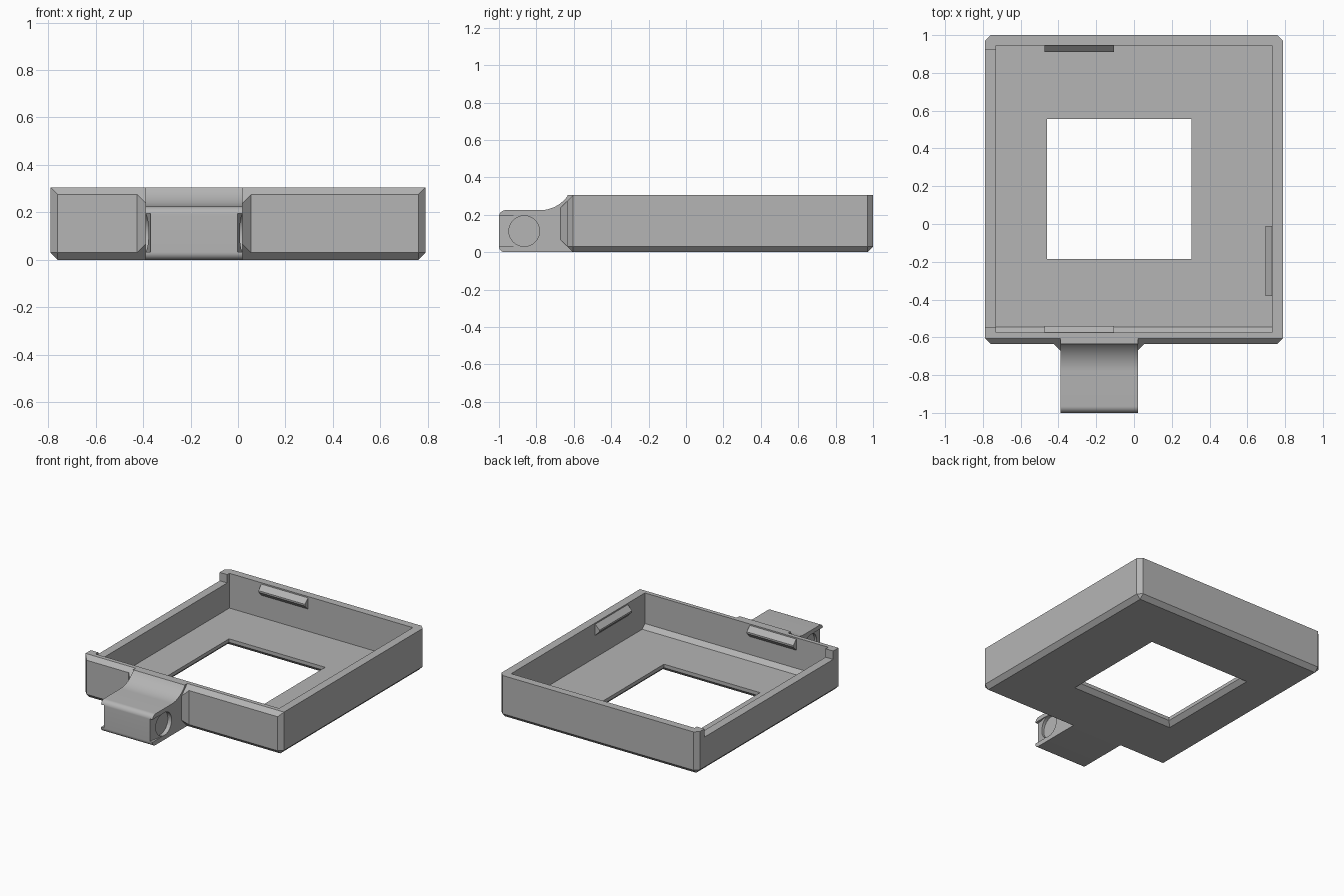
import bpy, bmesh, math

if "Cube" in bpy.data.objects:
    bpy.data.objects.remove(bpy.data.objects["Cube"])

grey = bpy.data.materials.new("mid grey")
grey.diffuse_color = (0.46, 0.46, 0.46, 1)
grey.use_nodes = True
grey.node_tree.nodes["Principled BSDF"].inputs["Base Color"].default_value = grey.diffuse_color


def finish(name, bm):
    bmesh.ops.recalc_face_normals(bm, faces=bm.faces)
    me = bpy.data.meshes.new(name)
    bm.to_mesh(me)
    bm.free()
    me.materials.append(grey)
    ob = bpy.data.objects.new(name, me)
    bpy.context.collection.objects.link(ob)
    return ob


def hull(name, pts):
    """Convex solid around the points, with flat faces merged."""
    bm = bmesh.new()
    for p in pts:
        bm.verts.new(p)
    bmesh.ops.convex_hull(bm, input=bm.verts)
    bmesh.ops.dissolve_limit(bm, angle_limit=0.01, verts=bm.verts, edges=bm.edges)
    return finish(name, bm)


def box(name, x0, x1, y0, y1, z0, z1):
    return hull(name, [(x, y, z) for x in (x0, x1) for y in (y0, y1) for z in (z0, z1)])


def extrude_x(name, profile, x0, x1):
    """Prism along x from a (y, z) profile."""
    bm = bmesh.new()
    f = bm.faces.new([bm.verts.new((x0, y, z)) for y, z in profile])
    r = bmesh.ops.extrude_face_region(bm, geom=[f])
    vs = [g for g in r["geom"] if isinstance(g, bmesh.types.BMVert)]
    bmesh.ops.translate(bm, verts=vs, vec=(x1 - x0, 0, 0))
    return finish(name, bm)


def cut(ob, cutter):
    bpy.context.view_layer.objects.active = ob
    m = ob.modifiers.new("cut", "BOOLEAN")
    m.operation, m.solver, m.object = "DIFFERENCE", "EXACT", cutter
    bpy.ops.object.modifier_apply(modifier=m.name)
    bpy.data.objects.remove(cutter)


def arc(cy, cz, r, a0, a1, n):
    return [(cy + r * math.cos(math.radians(a0 + (a1 - a0) * i / n)),
             cz + r * math.sin(math.radians(a0 + (a1 - a0) * i / n))) for i in range(n + 1)]


# Tray: outer shell with chamfered corners, bottom and front rim
X, YF, YB, H, C = 0.79, -0.635, 1.0, 0.305, 0.03
IX, IF, IB, FLOOR = 0.73, -0.575, 0.945, 0.055
pts = []
for s in (-1, 1):
    pts += [(s * (X - C), YF + C, 0), (s * (X - C), YB - C, 0)]
    for z in (C, H - C):
        pts += [(s * (X - C), YF, z), (s * X, YF + C, z)]
    for z in (C, H):
        pts += [(s * (X - C), YB, z), (s * X, YB - C, z)]
    pts.append((s * X, YF + C, H))
tray = hull("tray", pts)

# Cavity with a sloped strip along the front of the floor
cut(tray, extrude_x("cavity", [(IF, 0.5), (IF, FLOOR + C), (IF + C, FLOOR),
                               (IB, FLOOR), (IB, 0.5)], -IX, IX))
# Window in the floor, flared underneath
wx0, wx1, wy0, wy1 = -0.46, 0.305, -0.185, 0.555
cut(tray, box("window", wx0, wx1, wy0, wy1, -0.1, 0.2))
cut(tray, hull("window_flare", [
    (x + sx * g, y + sy * g, z)
    for x, sx in ((wx0, -1), (wx1, 1)) for y, sy in ((wy0, -1), (wy1, 1))
    for g, z in ((0, C), (0.06, -C))]))
# Lowered left wall
cut(tray, box("left_notch", -1, -IX + 0.001, IF + C, 0.92, 0.245, 0.5))

# Snap ridges inside the front, back and right walls
ridge = ((-0.005, 0.30), (0.035, 0.262), (0.035, 0.25), (-0.005, 0.21))
for name, wall, d in (("front_ridge", IF, 1), ("back_ridge", IB, -1)):
    hull(name, [(x, wall + d * o, z) for x in (-0.475, -0.105) for o, z in ridge])
hull("right_ridge", [(IX - o, y, z) for y in (-0.38, -0.01) for o, z in ridge])

# Hinge lug with concave blend into the front wall
HX0, HX1 = -0.39, 0.02
profile = [(YF + C, 0), (YF + C, H), (YF, H)]
profile += arc(-0.78, 0.405, 0.18, -34, -90, 12)
profile += arc(-0.965, 0.19, 0.035, 90, 180, 8)
profile += arc(-0.97, 0.03, 0.03, 180, 270, 8)
lug = extrude_x("hinge_lug", profile, HX0, HX1)

# Round pivot sockets and tapered lead-in slots on both lug sides
for side, s in ((HX0, 1), (HX1, -1)):
    a, b = sorted((side - s * 0.05, side + s * 0.03))
    cut(lug, extrude_x("socket", arc(-0.865, 0.113, 0.082, 0, 348.75, 31), a, b))
    cut(lug, hull("lead_in", [(side + s * dx, y, z) for z in (0.033, 0.195)
                              for dx, y in ((-0.05, -1.05), (0.027, -1.05),
                                            (0.022, -1.0), (-0.002, -0.865), (-0.05, -0.865))]))
bpy.ops.object.select_all(action="DESELECT")
lug.select_set(True)
bpy.context.view_layer.objects.active = lug
bpy.ops.object.shade_smooth_by_angle(angle=math.radians(30))

# Chamfered gussets between lug and front wall
for name, side, s in (("left_gusset", HX0, -1), ("right_gusset", HX1, 1)):
    hull(name, [(side + s * 0.035, YF, H - C), (side + s * 0.035, YF, C),
                (side, YF - 0.035, 0.24), (side, YF - 0.035, 0.065),
                (side, YF + C, H), (side, YF + C, 0), (side, YF, H - C), (side, YF, C)])
